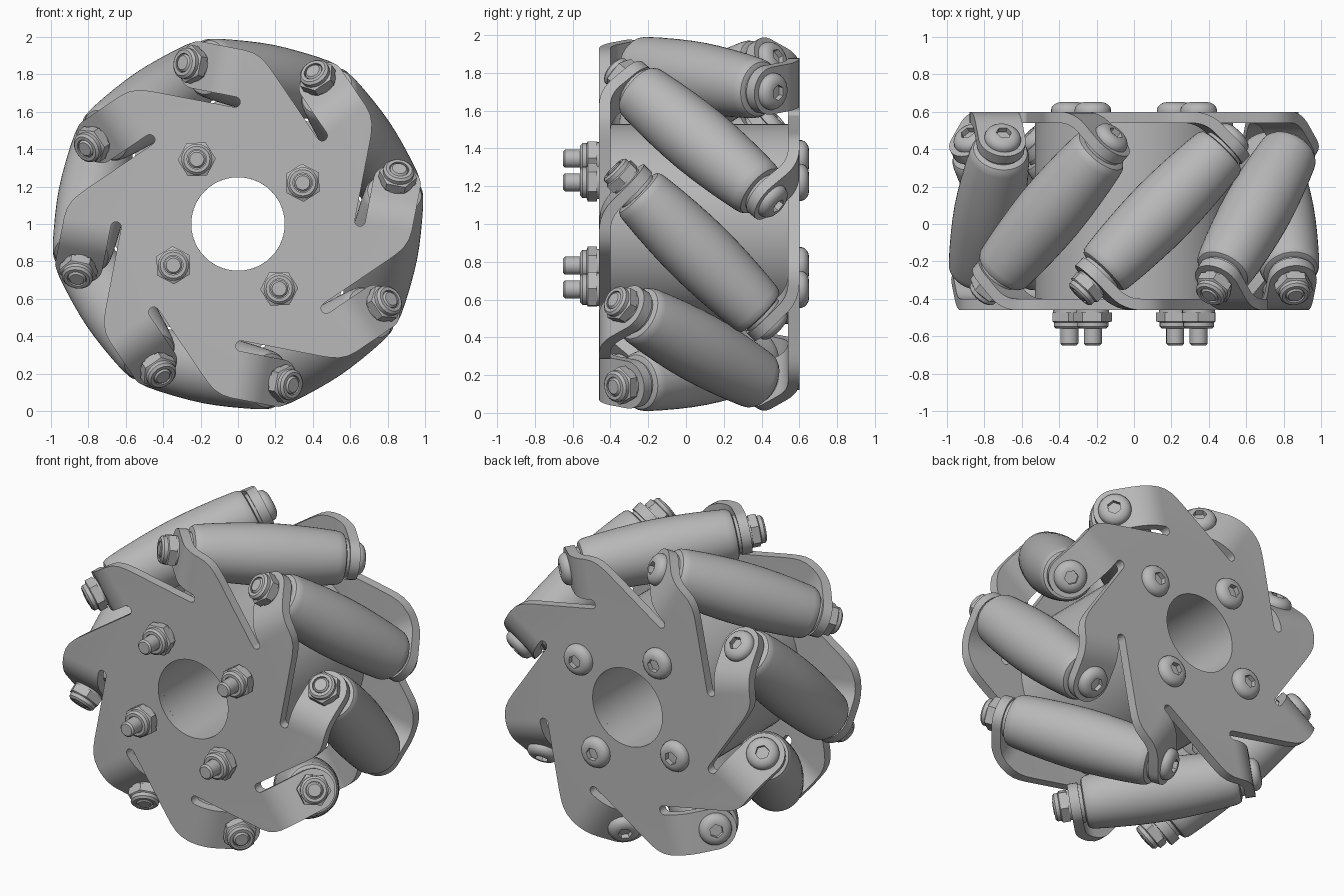
import bpy, bmesh
from math import sin, cos, pi, radians, atan2, sqrt
from mathutils import Matrix, Vector

cube = bpy.data.objects.get("Cube")
if cube:
    bpy.data.objects.remove(cube, do_unlink=True)

steel = bpy.data.materials.new("grey_steel")
steel.use_nodes = True
grey = (0.48, 0.48, 0.48, 1)
steel.diffuse_color = grey
steel.node_tree.nodes["Principled BSDF"].inputs["Base Color"].default_value = grey

COUNT = 8
STEP = 2 * pi / COUNT
PHASE = radians(-11)      # angle of the first roller
AXIS_R = 0.79             # distance of roller axes from the wheel axis
BORE = 0.25
# wheel frame: local z points to the front of the wheel
WHEEL = Matrix.Translation((0, 0.07, 1)) @ Matrix.Rotation(pi / 2, 4, 'X')


def rot(angle, axis='Z'):
    return Matrix.Rotation(angle, 4, axis)


def place(name, mesh, matrix):
    ob = bpy.data.objects.new(name, mesh)
    bpy.context.collection.objects.link(ob)
    ob.matrix_world = matrix
    return ob


def finish(name, bm):
    bmesh.ops.recalc_face_normals(bm, faces=bm.faces)
    mesh = bpy.data.meshes.new(name)
    bm.to_mesh(mesh)
    bm.free()
    mesh.materials.append(steel)
    smooth(mesh)
    return mesh


def smooth(mesh):
    for p in mesh.polygons:
        p.use_smooth = True
    mesh.set_sharp_from_angle(angle=radians(30))


def lathe(name, profile, segs=24, closed=False):
    """Revolve (radius, z[, 'hex']) rings about z; hex rings are six sided."""
    bm = bmesh.new()
    rings = []
    for r, z, *flag in profile:
        ring = []
        for i in range(segs):
            a = 2 * pi * i / segs
            k = cos(pi / 6) / cos(a % (pi / 3) - pi / 6) if flag else 1
            ring.append(bm.verts.new((r * k * cos(a), r * k * sin(a), z)))
        rings.append(ring)
    pairs = list(zip(rings, rings[1:]))
    if closed:
        pairs.append((rings[-1], rings[0]))
    else:
        bm.faces.new(rings[0])
        bm.faces.new(rings[-1])
    for a, b in pairs:
        for i in range(segs):
            j = (i + 1) % segs
            bm.faces.new((a[i], a[j], b[j], b[i]))
    return finish(name, bm)


# Side plate: eight lobes, each with a slot and a tab bent at 45 degrees
def make_plate():
    bm = bmesh.new()
    top, fold, bend = 0.5, 0.14, 0.2
    slot_u, slot_r, outer = 0.637, 0.028, 0.92
    inner = slot_u + slot_r

    def slot_arc(a0, a1, n=4):
        return [Vector((slot_u + slot_r * cos(a0 + (a1 - a0) * i / n),
                        fold + slot_r * sin(a0 + (a1 - a0) * i / n), top)) for i in range(n + 1)]

    tip_angle = atan2(fold - slot_r, slot_u)
    # flat lobe outline
    lobe = [rot(-STEP) @ p for p in slot_arc(-pi / 2, -pi)]
    lobe += [Vector((u, t, top)) for u, t in
             ((0.83, -0.031), (0.868, 0.01), (0.895, 0.047), (0.913, 0.09), (outer, fold))]
    lobe += slot_arc(0, -pi / 2)
    lobe += [Vector((BORE * cos(tip_angle - STEP * i / 6), BORE * sin(tip_angle - STEP * i / 6), top))
             for i in range(7)]
    faces = [lobe]
    # rounded bend
    rows = []
    for i in range(7):
        a = pi / 4 * i / 6
        t, w = fold + bend * sin(a), top - bend * (1 - cos(a))
        rows.append((Vector((outer, t, w)), Vector((inner, t, w))))
    for a, b in zip(rows, rows[1:]):
        faces.append([a[0], b[0], b[1], a[1]])
    # round-ended tab square to the roller axis
    slope = Vector((0, 1, -1)) / sqrt(2)
    mid = (outer + inner) / 2
    half = (outer - inner) / 2
    length = 0.114
    base = Vector((mid, rows[-1][0].y, rows[-1][0].z))
    tab = [rows[-1][1], rows[-1][0]]
    for i in range(17):
        a = pi * i / 16
        tab.append(base + Vector((half * cos(a), 0, 0)) + slope * (length + half * sin(a)))
    faces.append(tab)
    for k in range(COUNT):
        for f in faces:
            bm.faces.new([bm.verts.new(rot(k * STEP) @ p) for p in f])
    bmesh.ops.remove_doubles(bm, verts=bm.verts, dist=0.0005)
    return finish("side_plate", bm)


def apply_thickness(ob, thickness):
    mod = ob.modifiers.new("thickness", 'SOLIDIFY')
    mod.thickness = thickness
    mod.offset = 0
    mod.use_even_offset = True
    graph = bpy.context.evaluated_depsgraph_get()
    mesh = bpy.data.meshes.new_from_object(ob.evaluated_get(graph))
    ob.modifiers.clear()
    ob.data = mesh
    smooth(mesh)
    return mesh


front = place("front_plate", make_plate(), WHEEL @ rot(PHASE))
plate_mesh = apply_thickness(front, 0.06)
place("back_plate", plate_mesh, WHEEL @ rot(PHASE) @ rot(pi, 'X'))

# Hub drum with a through bore
drum = lathe("hub_drum", [(BORE, -0.48), (0.53, -0.48), (0.53, 0.48), (BORE, 0.48)], 64, True)
place("hub_drum", drum, WHEEL)

# Fasteners, seated on z = 0 and pointing to +z
nut = lathe("lock_nut", [(0.088, 0), (0.088, 0.012), (0.102, 0.012, 'hex'), (0.102, 0.06, 'hex'),
                         (0.083, 0.066), (0.083, 0.088), (0.07, 0.1), (0.052, 0.1), (0.052, 0.085)])
head = lathe("button_head", [(0.098, 0), (0.098, 0.012), (0.092, 0.028), (0.08, 0.04), (0.065, 0.048),
                             (0.05, 0.051), (0.042, 0.051, 'hex'), (0.042, 0.02, 'hex')])
washer = lathe("washer", [(0.115, -0.03), (0.115, 0)])


def shank(name, tip, bottom):
    return lathe(name, [(0.048, bottom), (0.048, tip - 0.01), (0.038, tip)])


roller_shank = shank("roller_shank", 0.645, -0.53)
hub_shank = shank("hub_shank", 0.72, -0.5)

# Barrel roller with rounded ends
half_profile = [(0.186, 0), (0.184, 0.1), (0.179, 0.2), (0.171, 0.31), (0.161, 0.41),
                (0.156, 0.437), (0.145, 0.455), (0.127, 0.462)]
roller = lathe("roller", [(r, -z) for r, z in half_profile[:0:-1]] + half_profile, 48)

TAB_IN, TAB_OUT = 0.481, 0.541
for k in range(COUNT):
    m = WHEEL @ rot(PHASE + k * STEP) @ Matrix.Translation((AXIS_R, 0, 0)) @ rot(-pi / 4, 'X')
    flip = m @ rot(pi, 'X')
    place("roller", roller, m)
    place("roller_shank", roller_shank, m)
    place("roller_nut", nut, m @ Matrix.Translation((0, 0, TAB_OUT)))
    place("roller_bolt_head", head, flip @ Matrix.Translation((0, 0, TAB_OUT)))
    for side in (m, flip):
        place("roller_washer", washer, side @ Matrix.Translation((0, 0, TAB_IN)))

# Four hub bolts
for k in range(4):
    m = WHEEL @ rot(radians(32.5) + k * pi / 2) @ Matrix.Translation((0.41, 0, 0))
    place("hub_shank", hub_shank, m)
    place("hub_nut", nut, m @ Matrix.Translation((0, 0, 0.53)))
    place("hub_bolt_head", head, m @ rot(pi, 'X') @ Matrix.Translation((0, 0, 0.53)))
